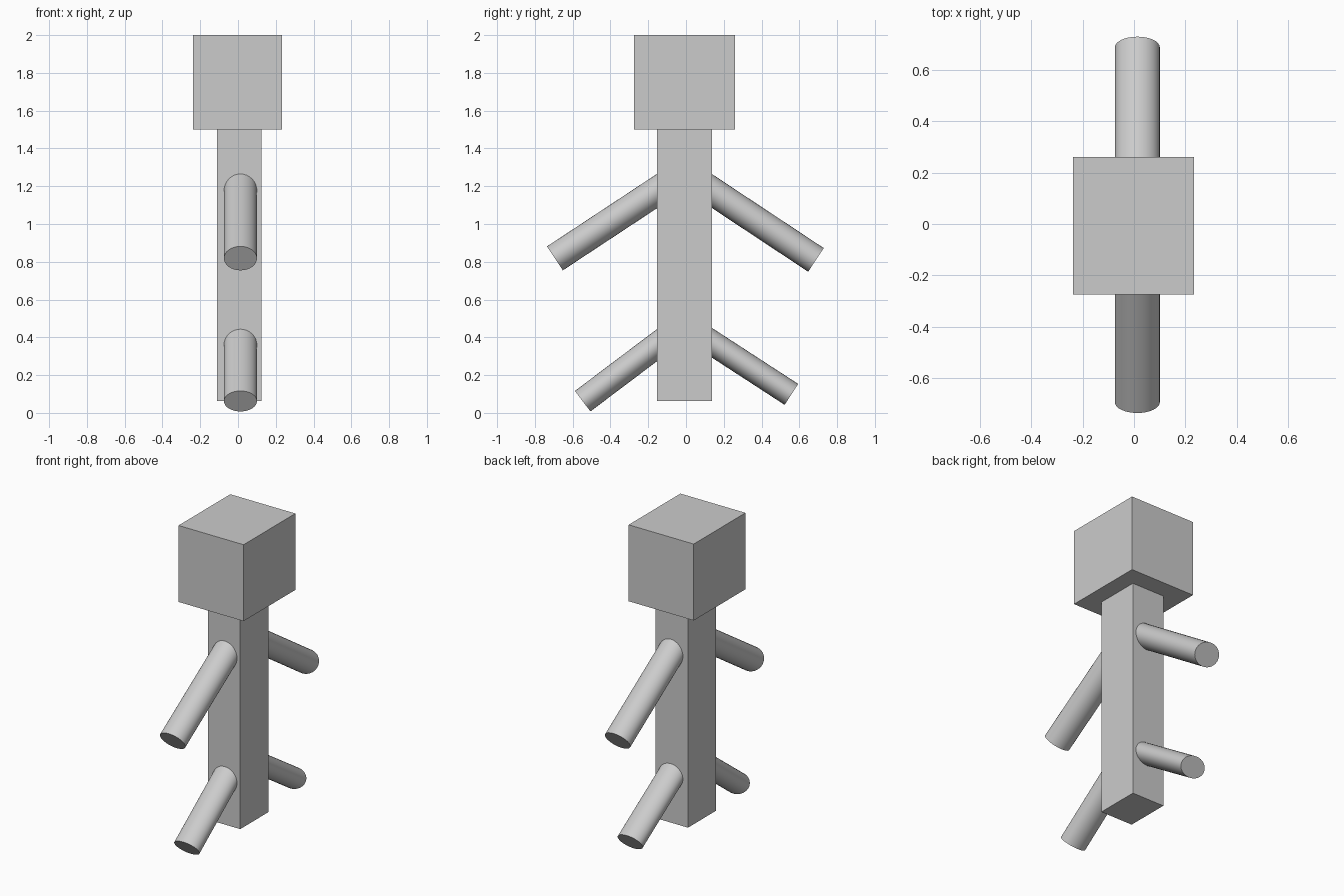
import bpy
import math
from mathutils import Vector

cube = bpy.data.objects.get("Cube")
if cube:
    bpy.data.objects.remove(cube, do_unlink=True)

# Single plain grey
GREY = (0.6, 0.6, 0.6, 1.0)
grey = bpy.data.materials.new("plain grey")
grey.use_nodes = True
grey.diffuse_color = GREY
grey.node_tree.nodes["Principled BSDF"].inputs["Base Color"].default_value = GREY


def finish(name):
    obj = bpy.context.object
    obj.name = name
    obj.data.materials.append(grey)
    bpy.ops.object.transform_apply(location=False, rotation=False, scale=True)
    return obj


def box(name, low, high):
    low, high = Vector(low), Vector(high)
    bpy.ops.mesh.primitive_cube_add(size=1, location=(low + high) / 2)
    bpy.context.object.scale = high - low
    finish(name)


def limb(name, y, z, slope, thickness):
    """Oval rod from the middle of the body down to its outer end at y, z."""
    tip = Vector((LIMB_X, y, z))
    root = Vector((LIMB_X, 0, z + abs(y) * math.tan(math.radians(slope))))
    axis = tip - root
    bpy.ops.mesh.primitive_cylinder_add(
        vertices=32, radius=0.5, depth=1, location=(tip + root) / 2,
        rotation=(math.atan2(-axis.y, axis.z), 0, 0))
    bpy.context.object.scale = (LIMB_WIDTH, thickness, axis.length)
    finish(name)
    bpy.ops.object.shade_smooth_by_angle(angle=math.radians(30))


LIMB_X, LIMB_WIDTH = 0.013, 0.175

# Head and trunk
box("head", (-0.238, -0.275, 1.5), (0.233, 0.26, 2))
box("body", (-0.111, -0.154, 0.064), (0.124, 0.138, 1.5))

# Sloping limbs, two in front and two behind
limb("front_arm", -0.694, 0.818, 33.4, 0.152)
limb("back_arm", 0.688, 0.81, 33.5, 0.15)
limb("front_leg", -0.547, 0.062, 37, 0.136)
limb("back_leg", 0.558, 0.098, 33, 0.132)
